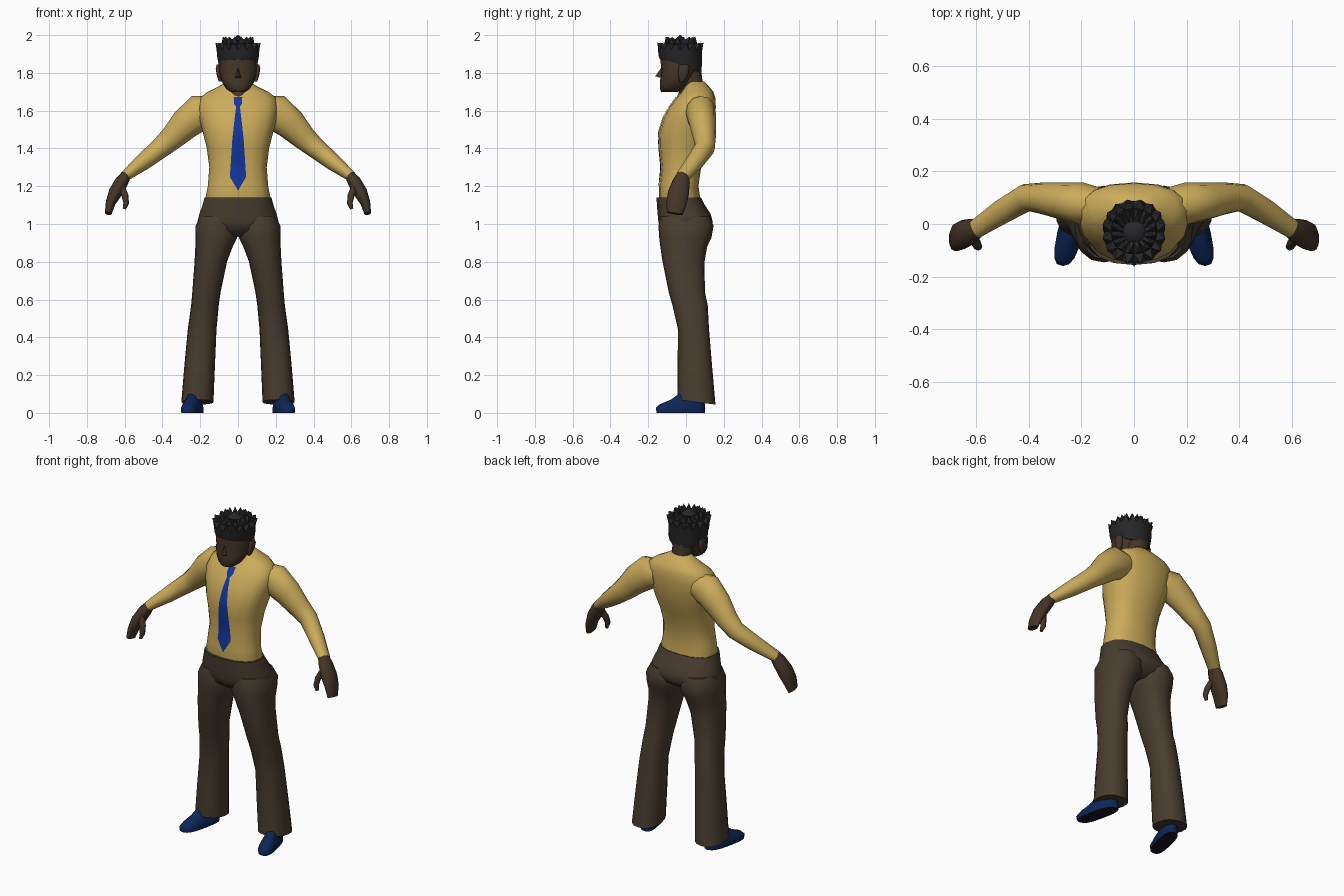
import bpy, bmesh, math
from mathutils import Vector
from mathutils.bvhtree import BVHTree

if "Cube" in bpy.data.objects:
    bpy.data.objects.remove(bpy.data.objects["Cube"])

N = 16


def material(name, rgb):
    m = bpy.data.materials.new(name)
    m.diffuse_color = (*rgb, 1)
    m.use_nodes = True
    m.node_tree.nodes["Principled BSDF"].inputs["Base Color"].default_value = m.diffuse_color
    return m


SHIRT = material("mustard shirt", (0.60, 0.41, 0.105))
PANTS = material("brown trousers", (0.066, 0.046, 0.028))
SKIN = material("dark skin", (0.060, 0.036, 0.021))
HAIR = material("black hair", (0.020, 0.020, 0.022))
TIE = material("blue tie", (0.006, 0.036, 0.34))
SHOE = material("navy shoe", (0.004, 0.019, 0.095))
SOLE = material("dark sole", (0.012, 0.005, 0.016))


def power(c, p):
    return math.copysign(abs(c) ** p, c)


def ring(z, x0, x1, y0, y1, p=0.85, tilt=0):
    """Rounded horizontal section from its extents; tilt lifts the back edge."""
    pts = []
    for i in range(N):
        a = 2 * math.pi * i / N
        c, s = power(math.cos(a), p), power(math.sin(a), p)
        pts.append(Vector(((x0 + x1) / 2 + c * (x1 - x0) / 2,
                           (y0 + y1) / 2 + s * (y1 - y0) / 2, z + tilt * s)))
    return pts


def sym(z, rx, y0, y1, p=0.85, tilt=0):
    return ring(z, -rx, rx, y0, y1, p, tilt)


def limb(path, n=12):
    """Sections across a path of (centre, thickness, depth)."""
    cs = [Vector(c) for c, _, _ in path]
    rings = []
    for i, (_, rv, ru) in enumerate(path):
        t = (cs[min(i + 1, len(cs) - 1)] - cs[max(i - 1, 0)]).normalized()
        v = Vector((0, 1, 0)).cross(t).normalized()
        u = t.cross(v)
        rings.append([cs[i] + v * rv * math.cos(2 * math.pi * k / n)
                      + u * ru * math.sin(2 * math.pi * k / n) for k in range(n)])
    return rings


def loft_mesh(rings):
    bm = bmesh.new()
    vs = [[bm.verts.new(p) for p in r] for r in rings]
    n = len(rings[0])
    for a, b in zip(vs, vs[1:]):
        for i in range(n):
            bm.faces.new((a[i], a[(i + 1) % n], b[(i + 1) % n], b[i]))
    bm.faces.new(vs[0][::-1])
    bm.faces.new(vs[-1])
    bmesh.ops.recalc_face_normals(bm, faces=bm.faces)
    return bm


def finish(bm, name, mats, mirror=False, angle=60):
    me = bpy.data.meshes.new(name)
    bm.to_mesh(me)
    bm.free()
    ob = bpy.data.objects.new(name, me)
    bpy.context.collection.objects.link(ob)
    for m in mats:
        me.materials.append(m)
    if mirror:
        mod = ob.modifiers.new("mirror", 'MIRROR')
        mod.use_mirror_merge = False
    bpy.ops.object.select_all(action='DESELECT')
    ob.select_set(True)
    bpy.context.view_layer.objects.active = ob
    bpy.ops.object.shade_smooth_by_angle(angle=math.radians(angle))
    return ob


# Shirt body
torso = loft_mesh([sym(*r) for r in (
    (1.10, .165, -.135, .075), (1.14, .172, -.142, .075), (1.20, .160, -.142, .066),
    (1.30, .152, -.132, .080), (1.40, .165, -.142, .110), (1.48, .185, -.145, .140),
    (1.56, .205, -.122, .154), (1.62, .212, -.090, .158), (1.67, .200, -.052, .155),
    (1.70, .160, -.025, .145), (1.73, .100, -.005, .120), (1.755, .060, .012, .095))])
tree = BVHTree.FromBMesh(torso)
finish(torso, "shirt_body", [SHIRT])

# Sleeves
finish(loft_mesh(limb([
    ((.14, .070, 1.600), .080, .070), ((.20, .078, 1.592), .096, .080),
    ((.28, .088, 1.528), .083, .070), ((.35, .098, 1.455), .065, .060),
    ((.41, .100, 1.403), .055, .053), ((.50, .048, 1.330), .045, .048),
    ((.60, -.018, 1.252), .028, .038)])), "sleeve", [SHIRT], True)

# Hands and thumbs
finish(loft_mesh(limb([
    ((.590, -.015, 1.262), .026, .034), ((.615, -.025, 1.225), .036, .046),
    ((.650, -.040, 1.165), .036, .056), ((.675, -.050, 1.110), .026, .054),
    ((.687, -.060, 1.055), .018, .042)])), "hand", [SKIN], True)
finish(loft_mesh(limb([
    ((.622, -.050, 1.205), .020, .022), ((.598, -.075, 1.150), .018, .018),
    ((.592, -.085, 1.110), .015, .016), ((.602, -.088, 1.080), .009, .010)], 8)),
    "thumb", [SKIN], True)

# Trouser seat
finish(loft_mesh([sym(*r) for r in (
    (.935, .060, -.085, .070), (.97, .185, -.135, .125), (1.01, .215, -.146, .142),
    (1.05, .205, -.150, .132), (1.10, .188, -.154, .100), (1.14, .177, -.156, .080))]),
    "trouser_seat", [PANTS])

# Trouser legs
finish(loft_mesh([ring(*r) for r in (
    (1.04, .015, .200, -.135, .125), (.99, .003, .225, -.146, .146),
    (.93, .004, .226, -.142, .135), (.88, .028, .226, -.136, .112),
    (.80, .058, .230, -.124, .098), (.64, .092, .242, -.092, .100),
    (.57, .102, .248, -.072, .115), (.44, .114, .266, -.042, .122),
    (.25, .122, .284, -.045, .138), (.057, .130, .300, -.046, .156, .85, -.013))]),
    "trouser_leg", [PANTS], True)

# Shoes with dark soles, toes turned outward
shoe = loft_mesh([ring(*r) for r in (
    (0, .190, .282, -.155, .100, .7), (.025, .187, .285, -.160, .102, .75),
    (.045, .192, .280, -.140, .100), (.070, .200, .272, -.080, .095),
    (.100, .205, .265, -.040, .085))])
for v in shoe.verts:
    v.co.x -= .22 * v.co.y
for f in shoe.faces:
    f.material_index = int(f.normal.z < -.8)
finish(shoe, "shoe", [SHOE, SOLE], True)

# Neck and head
finish(loft_mesh([sym(*r) for r in (
    (1.66, .040, -.055, .080), (1.70, .052, -.036, .090), (1.75, .056, -.015, .088),
    (1.80, .062, -.030, .082), (1.86, .065, -.040, .078))]), "neck", [SKIN])
finish(loft_mesh([sym(*r) for r in (
    (1.700, .040, -.132, -.040), (1.715, .062, -.138, -.010), (1.745, .082, -.138, .010),
    (1.780, .094, -.135, .040), (1.820, .100, -.130, .065), (1.870, .102, -.136, .076),
    (1.920, .095, -.130, .070))]), "head", [SKIN])

# Nose, ears
nose = bmesh.new()
base = [nose.verts.new(p) for p in
        ((-.020, -.128, 1.772), (.020, -.128, 1.772), (0, -.126, 1.835))]
tip = nose.verts.new((0, -.163, 1.782))
for i in range(3):
    nose.faces.new((base[i], base[(i + 1) % 3], tip))
nose.faces.new(base)
bmesh.ops.recalc_face_normals(nose, faces=nose.faces)
finish(nose, "nose", [SKIN])
finish(loft_mesh([ring(*r) for r in (
    (1.755, .085, .102, -.035, -.010), (1.785, .085, .112, -.040, .010),
    (1.825, .090, .118, -.040, .018), (1.845, .090, .112, -.030, .010))]),
    "ear", [SKIN], True)

# Hair cap, lower at the nape, with crown faces pulled up into spikes
hair = loft_mesh([sym(*r) for r in (
    (1.835, .100, -.138, .080, .9, -.036), (1.875, .109, -.145, .086, .9, -.015),
    (1.920, .113, -.148, .086, .9), (1.950, .088, -.115, .060, .9),
    (1.968, .042, -.070, .010, .9))])
crown = [f for f in hair.faces if f.calc_center_median().z > 1.925]
for v in bmesh.ops.poke(hair, faces=crown, offset=0)["verts"]:
    out = Vector((v.co.x, v.co.y + .03, 0))
    v.co += out * .22 + Vector((0, 0, .034 if out.length < .085 else .026))
finish(hair, "hair", [HAIR], angle=35)

# Tie laid on the shirt front
profile = [(1.18, .002), (1.25, .043), (1.45, .030), (1.60, .013),
           (1.62, .009), (1.635, .020), (1.672, .023)]
tie = bmesh.new()
rows = []
for (z0, w0), (z1, w1) in zip(profile, profile[1:]):
    steps = max(1, round((z1 - z0) / .02))
    rows += [(z0 + (z1 - z0) * k / steps, w0 + (w1 - w0) * k / steps) for k in range(steps)]
rows.append(profile[-1])
grid = []
for z, w in rows:
    line = []
    for x in (-w, 0, w):
        hit = tree.ray_cast(Vector((x, -1, z)), Vector((0, 1, 0)))[0]
        line.append(tie.verts.new((x, hit.y - .004, z)))
    grid.append(line)
for a, b in zip(grid, grid[1:]):
    for i in range(2):
        tie.faces.new((a[i], a[i + 1], b[i + 1], b[i]))
finish(tie, "tie", [TIE])
